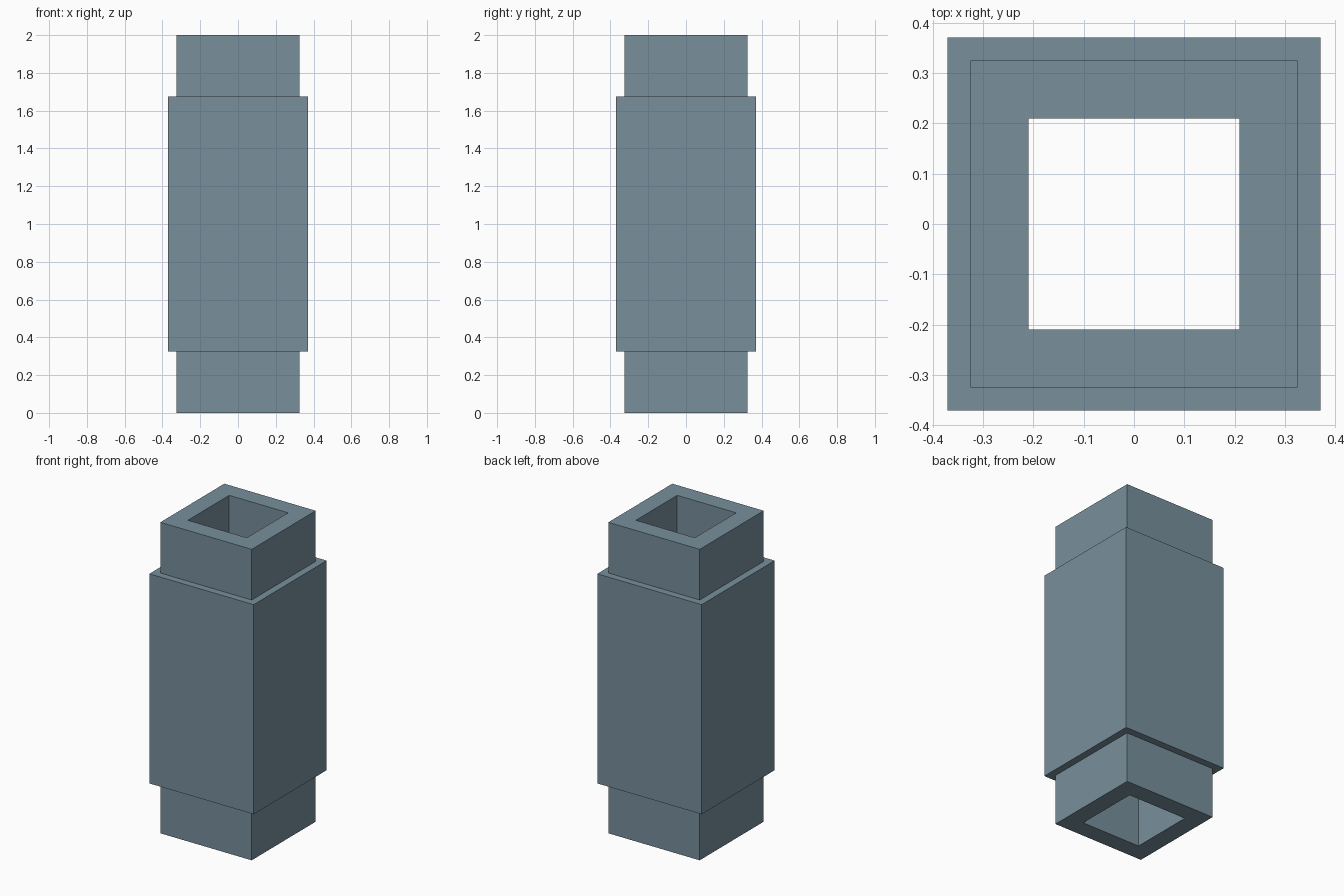
import bpy
import bmesh

cube = bpy.data.objects.get("Cube")
if cube:
    bpy.data.objects.remove(cube, do_unlink=True)

# Blue-grey material
COLOUR = (0.188, 0.279, 0.332, 1.0)
mat = bpy.data.materials.new("blue_grey")
mat.use_nodes = True
mat.diffuse_color = COLOUR
mat.node_tree.nodes["Principled BSDF"].inputs["Base Color"].default_value = COLOUR

HEIGHT = 2.0
BORE = 0.21      # half width of the square hole
COLLAR = 0.325   # half width of the end collars
SLEEVE = 0.371   # half width of the thicker middle
END = 0.326      # height of each collar

# Closed profile (half width, height): up the outside, down through the bore
profile = [
    (BORE, 0), (COLLAR, 0), (COLLAR, END), (SLEEVE, END),
    (SLEEVE, HEIGHT - END), (COLLAR, HEIGHT - END),
    (COLLAR, HEIGHT), (BORE, HEIGHT),
]
corners = [(1, 1), (-1, 1), (-1, -1), (1, -1)]

# Square tube: sweep the profile round the four corners
bm = bmesh.new()
rings = [[bm.verts.new((sx * r, sy * r, z)) for sx, sy in corners] for r, z in profile]
for i, ring in enumerate(rings):
    above = rings[(i + 1) % len(rings)]
    for k in range(4):
        n = (k + 1) % 4
        bm.faces.new((ring[k], ring[n], above[n], above[k]))
bmesh.ops.recalc_face_normals(bm, faces=bm.faces)

mesh = bpy.data.meshes.new("stepped_square_tube")
bm.to_mesh(mesh)
bm.free()
mesh.materials.append(mat)
tube = bpy.data.objects.new("stepped_square_tube", mesh)
bpy.context.collection.objects.link(tube)
